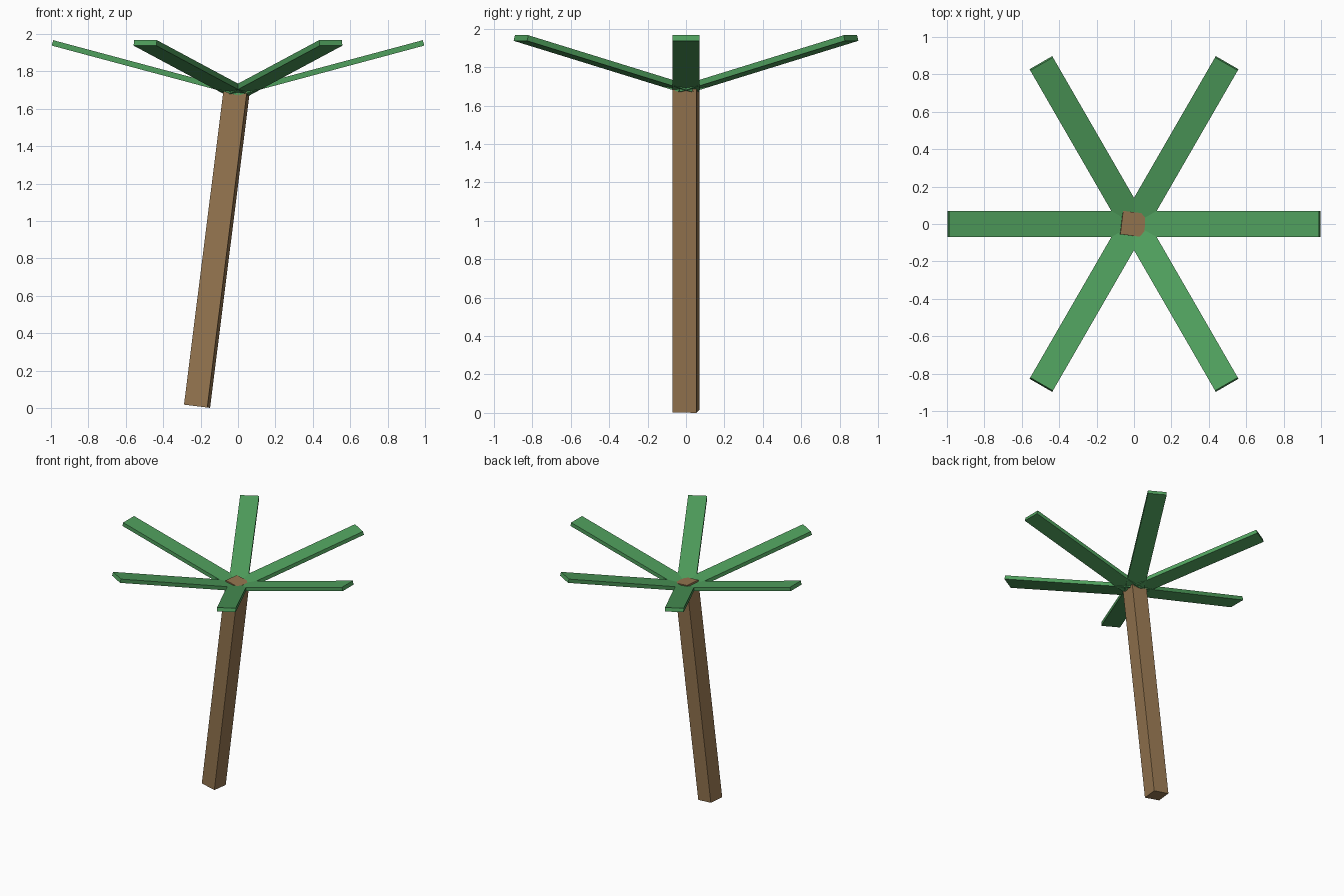
import bpy
import math
from mathutils import Matrix

cube = bpy.data.objects.get("Cube")
if cube:
    bpy.data.objects.remove(cube, do_unlink=True)


def material(name, rgb):
    mat = bpy.data.materials.new(name)
    mat.use_nodes = True
    mat.diffuse_color = (*rgb, 1)
    mat.node_tree.nodes["Principled BSDF"].inputs["Base Color"].default_value = (*rgb, 1)
    return mat


def box(name, size, offset, placement, mat):
    """Box with its mesh shifted by offset, then placed by a matrix."""
    bpy.ops.mesh.primitive_cube_add(size=1)
    obj = bpy.context.object
    obj.name = name
    obj.data.transform(Matrix.Translation(offset) @ Matrix.Diagonal((*size, 1)))
    obj.matrix_world = placement
    obj.data.materials.append(mat)
    return obj


bark = material("bark_brown", (0.30, 0.18, 0.08))
leaf = material("leaf_green", (0.08, 0.35, 0.11))

# Leaning square trunk, slightly twisted about its own axis
TRUNK_WIDTH, TRUNK_LENGTH = 0.126, 1.73
lean = Matrix.Rotation(math.radians(7.16), 4, 'Y')
twist = Matrix.Rotation(math.radians(-7), 4, 'Z')
box("trunk", (TRUNK_WIDTH, TRUNK_WIDTH, TRUNK_LENGTH), (0, 0, TRUNK_LENGTH / 2),
    Matrix.Translation((-0.219, 0, 0.009)) @ lean @ twist, bark)

# Six flat fronds rising outward from the crown
FROND_LENGTH, FROND_WIDTH, FROND_THICKNESS = 1.027, 0.14, 0.03
for i in range(6):
    turn = Matrix.Rotation(math.radians(60 * i), 4, 'Z')
    rise = Matrix.Rotation(math.radians(-15), 4, 'Y')
    box(f"frond_{i + 1}", (FROND_LENGTH, FROND_WIDTH, FROND_THICKNESS),
        (FROND_LENGTH / 2, 0, 0),
        Matrix.Translation((0, 0, 1.686)) @ turn @ rise, leaf)
